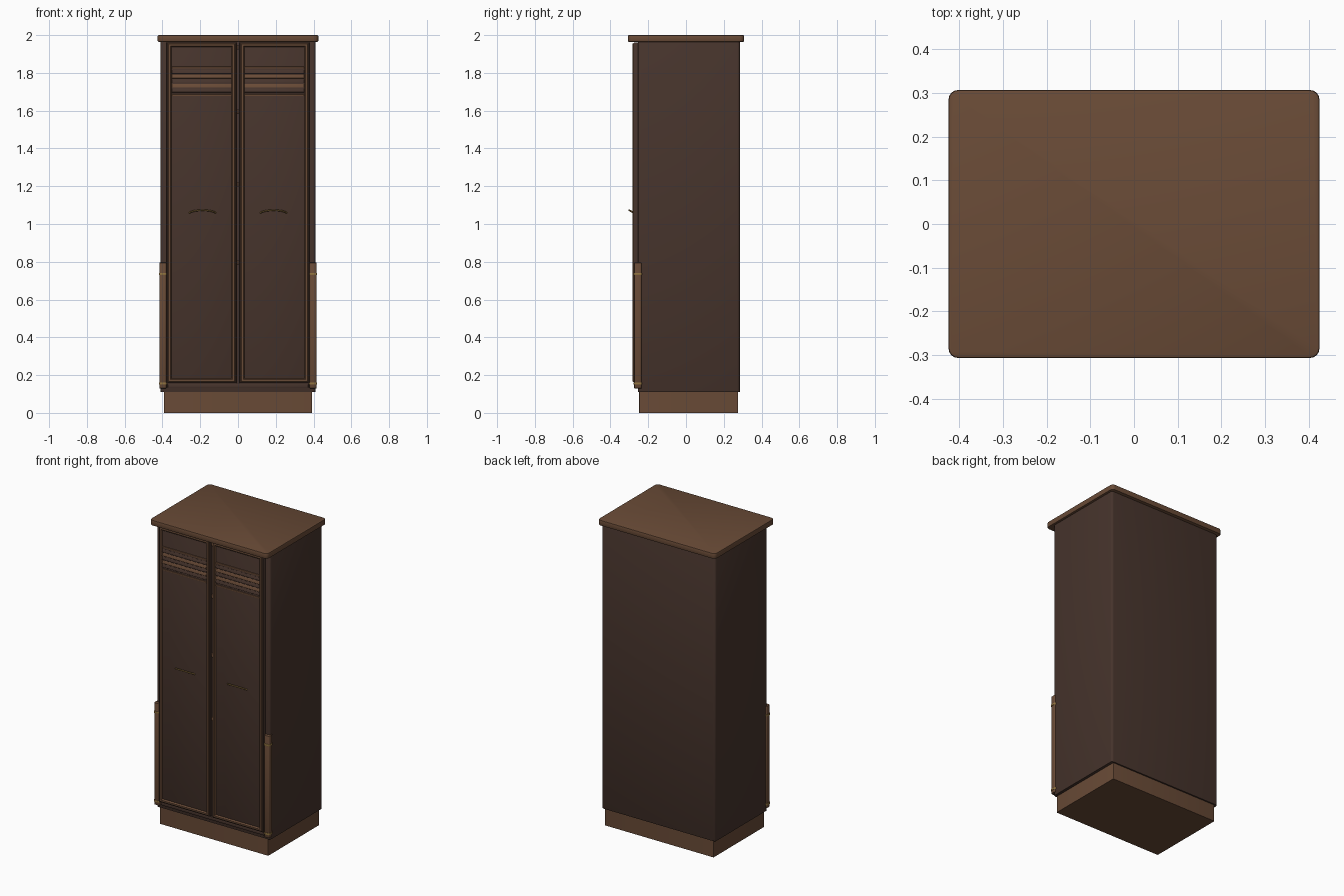
import bpy, bmesh, math
from mathutils import Matrix, Vector

if "Cube" in bpy.data.objects:
    bpy.data.objects.remove(bpy.data.objects["Cube"])


def material(name, rgb):
    m = bpy.data.materials.new(name)
    m.diffuse_color = (*rgb, 1)
    m.use_nodes = True
    m.node_tree.nodes["Principled BSDF"].inputs["Base Color"].default_value = m.diffuse_color
    return m


DARK = material("dark_wood", (0.062, 0.034, 0.025))
TRIM = material("brown_wood", (0.14, 0.069, 0.037))
BRASS = material("brass", (0.28, 0.17, 0.05))


def finish(name, bm, mat):
    bmesh.ops.recalc_face_normals(bm, faces=bm.faces)
    me = bpy.data.meshes.new(name)
    bm.to_mesh(me)
    bm.free()
    ob = bpy.data.objects.new(name, me)
    bpy.context.collection.objects.link(ob)
    me.materials.append(mat)
    bpy.ops.object.select_all(action='DESELECT')
    bpy.context.view_layer.objects.active = ob
    ob.select_set(True)
    bpy.ops.object.shade_smooth_by_angle(angle=math.radians(35))
    return ob


def box(name, x, y, z, mat, bevel=0.0, corner=0.0, tilt=0.0):
    """Box from (min, max) ranges; corner rounds upright edges, bevel the rest."""
    bm = bmesh.new()
    bmesh.ops.create_cube(bm, size=1)
    size = Vector((x[1] - x[0], y[1] - y[0], z[1] - z[0]))
    mid = Vector((sum(x) / 2, sum(y) / 2, sum(z) / 2))
    bmesh.ops.scale(bm, vec=size, verts=bm.verts)
    if corner:
        up = [e for e in bm.edges
              if abs(e.verts[0].co.z - e.verts[1].co.z) > 1e-5]
        bmesh.ops.bevel(bm, geom=up, offset=corner, segments=4,
                        affect='EDGES', profile=0.5)
    if bevel:
        sharp = [e for e in bm.edges if e.calc_face_angle(0) > 0.7]
        bmesh.ops.bevel(bm, geom=sharp, offset=bevel, segments=2,
                        affect='EDGES', profile=0.5)
    bmesh.ops.transform(bm, verts=bm.verts,
                        matrix=Matrix.Translation(mid) @ Matrix.Rotation(tilt, 4, 'X'))
    return finish(name, bm, mat)


def moulding(name, x, z, profile, mat):
    """Mitred rectangular frame; profile is (inset from outline, y)."""
    bm = bmesh.new()
    loops = []
    for d, y in profile:
        loops.append([bm.verts.new(p) for p in (
            (x[0] + d, y, z[0] + d), (x[1] - d, y, z[0] + d),
            (x[1] - d, y, z[1] - d), (x[0] + d, y, z[1] - d))])
    for a, b in zip(loops, loops[1:] + loops[:1]):
        for i in range(4):
            j = (i + 1) % 4
            bm.faces.new((a[i], a[j], b[j], b[i]))
    return finish(name, bm, mat)


def tube(name, points, radius, mat):
    """Round rod swept along points lying roughly along x."""
    bm = bmesh.new()
    pts = [Vector(p) for p in points]
    rings = []
    for i, p in enumerate(pts):
        t = (pts[min(i + 1, len(pts) - 1)] - pts[max(i - 1, 0)]).normalized()
        u = t.cross(Vector((0, 0, 1))).normalized()
        v = t.cross(u)
        rings.append([bm.verts.new(p + radius * (math.cos(a) * u + math.sin(a) * v))
                      for a in (k * math.tau / 10 for k in range(10))])
    for a, b in zip(rings, rings[1:]):
        for k in range(10):
            bm.faces.new((a[k], a[(k + 1) % 10], b[(k + 1) % 10], b[k]))
    bm.faces.new(rings[0])
    bm.faces.new(rings[-1])
    return finish(name, bm, mat)


# Plinth, carcass, bottom rail and top slab
box("plinth", (-0.392, 0.392), (-0.248, 0.276), (0, 0.115), TRIM, corner=0.004)
box("carcass", (-0.41, 0.41), (-0.255, 0.285), (0.11, 1.97), DARK, 0.002, 0.014)
box("bottom_rail", (-0.372, 0.372), (-0.264, -0.245), (0.132, 0.154), DARK, 0.003)
box("top_slab", (-0.425, 0.425), (-0.307, 0.307), (1.964, 2.0), TRIM, 0.005, 0.022)

FRAME = [(0, -0.272), (0, -0.279), (0.004, -0.284), (0.014, -0.284),
         (0.019, -0.279), (0.021, -0.272)]

for side, s in (("left", -1), ("right", 1)):
    def span(a, b):
        return tuple(sorted((s * a, s * b)))

    # Door with raised moulding and louvres
    box(side + "_door", span(0.009, 0.378), (-0.275, -0.25), (0.157, 1.962), DARK, 0.003)
    moulding(side + "_door_moulding", span(0.014, 0.371), (0.163, 1.957), FRAME, TRIM)
    for z in (1.682, 1.828):
        box(side + "_louvre_rail", span(0.034, 0.351), (-0.281, -0.27),
            (z - 0.005, z + 0.005), TRIM, 0.002)
    for i in range(5):
        z = 1.707 + i * 0.0245
        box(side + "_louvre_slat", span(0.034, 0.351), (-0.279, -0.273),
            (z - 0.01, z + 0.01), TRIM if i % 2 else DARK, 0.001, tilt=-0.3)

    # Bow handle
    arc = []
    for i in range(17):
        t = i / 8 - 1
        h = (1 - t * t) ** 0.7 if abs(t) < 1 else 0
        arc.append((s * 0.188 + 0.07 * t, -0.276 - 0.025 * h, 1.059 + 0.014 * h))
    tube(side + "_handle", arc, 0.0045, BRASS)

    # Corner guard with brass bands
    box(side + "_corner_guard", span(0.379, 0.416), (-0.274, -0.235),
        (0.13, 0.795), TRIM, 0.002, 0.009)
    for z in (0.155, 0.735):
        box(side + "_guard_band", span(0.377, 0.418), (-0.277, -0.233),
            (z - 0.006, z + 0.006), BRASS, 0.001, 0.01)

# Small studs down the gap between the doors
for z in (0.795, 1.21, 1.595, 1.935):
    box("gap_stud", (-0.006, 0.006), (-0.268, -0.25), (z - 0.012, z + 0.012), TRIM, 0.002)
